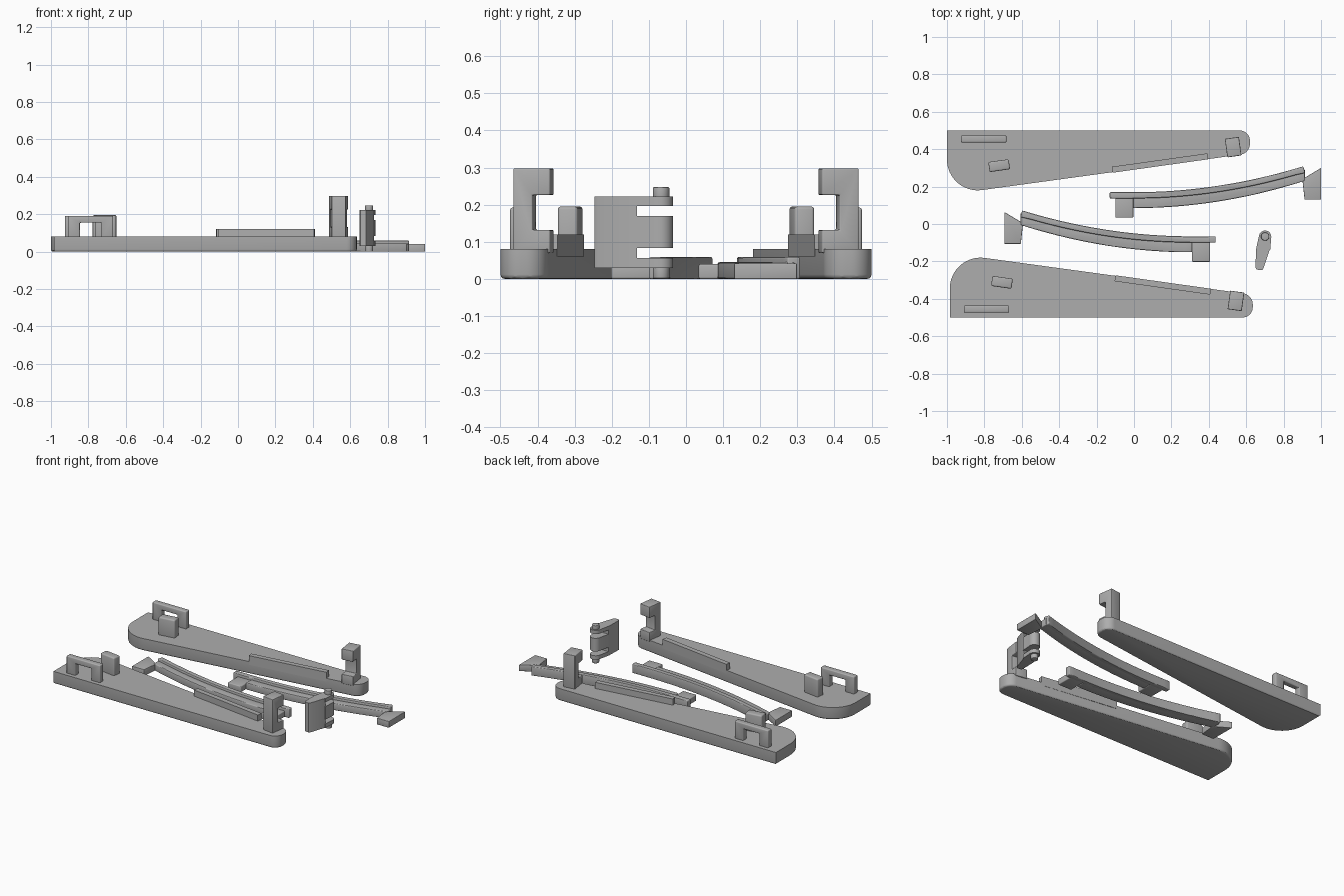
import bpy, bmesh, math
from mathutils import Matrix, Vector

default = bpy.data.objects.get("Cube")
if default:
    bpy.data.objects.remove(default, do_unlink=True)

grey = bpy.data.materials.new("plain grey")
grey.use_nodes = True
colour = (0.42, 0.42, 0.42, 1)
grey.diffuse_color = colour
grey.node_tree.nodes["Principled BSDF"].inputs["Base Color"].default_value = colour


def prism(name, outline, low, high, matrix=None, bevel=0.0, bottom_only=False):
    """Extrude an xy outline from low to high, round its edges and place it."""
    bm = bmesh.new()
    face = bm.faces.new([bm.verts.new((x, y, low)) for x, y in outline])
    grown = bmesh.ops.extrude_face_region(bm, geom=[face])["geom"]
    tops = [v for v in grown if isinstance(v, bmesh.types.BMVert)]
    bmesh.ops.translate(bm, verts=tops, vec=(0, 0, high - low))
    bmesh.ops.recalc_face_normals(bm, faces=bm.faces)
    if bevel:
        if bottom_only:
            edges = [e for e in bm.edges if all(v.co.z < low + 0.001 for v in e.verts)]
        else:
            edges = [e for e in bm.edges if e.calc_face_angle(0) > math.radians(30)]
        bmesh.ops.bevel(bm, geom=edges, offset=bevel, segments=3, profile=0.5, affect='EDGES')
    if matrix:
        bm.transform(matrix)
    bmesh.ops.recalc_face_normals(bm, faces=bm.faces)
    mesh = bpy.data.meshes.new(name)
    bm.to_mesh(mesh)
    bm.free()
    mesh.materials.append(grey)
    obj = bpy.data.objects.new(name, mesh)
    bpy.context.collection.objects.link(obj)
    bpy.ops.object.select_all(action='DESELECT')
    obj.select_set(True)
    bpy.context.view_layer.objects.active = obj
    bpy.ops.object.shade_smooth_by_angle(angle=math.radians(30))
    return obj


def arc(cx, cy, r, start, end, steps=10):
    angles = [math.radians(start + (end - start) * i / steps) for i in range(steps + 1)]
    return [(cx + r * math.cos(a), cy + r * math.sin(a)) for a in angles]


def rect(x0, x1, y0, y1):
    return [(x0, y0), (x1, y0), (x1, y1), (x0, y1)]


# Upright profiles: local (x, y) become world (x, z) or (y, z)
STAND_XZ = Matrix(((1, 0, 0, 0), (0, 0, 1, 0), (0, 1, 0, 0), (0, 0, 0, 1)))
STAND_YZ = Matrix(((0, 0, 1, 0), (1, 0, 0, 0), (0, 1, 0, 0), (0, 0, 0, 1)))
TILT = Matrix.Rotation(math.radians(-8), 4, 'Z')
MOVE = Matrix.Translation


def base_plate(side, place):
    # Tapered plate with one large and two small rounded corners
    outline = [(-0.985, -0.5)]
    outline += arc(0.58, -0.445, 0.055, -90, 0)
    outline += arc(0.575, -0.43, 0.06, 0, 82)
    outline += arc(-0.82, -0.345, 0.165, 82, 180, 16)
    prism(side + "_plate", outline, 0, 0.08, place, 0.012, True)

    # Bridge-shaped loop
    loop = [(-0.91, 0.07), (-0.845, 0.07), (-0.845, 0.155), (-0.73, 0.155),
            (-0.73, 0.07), (-0.667, 0.07), (-0.667, 0.192), (-0.91, 0.192)]
    prism(side + "_loop", loop, -0.474, -0.436, place @ STAND_XZ, 0.006)

    # Stop block
    prism(side + "_stop_block", rect(-0.055, 0.055, -0.027, 0.027), 0.06, 0.195,
          place @ MOVE((-0.706, -0.312, 0)) @ TILT, 0.008)

    # Guide rail along the slanted edge
    prism(side + "_guide_rail", rect(-0.258, 0.258, -0.016, 0.016), 0.06, 0.12,
          place @ MOVE((0.154, -0.326, 0)) @ TILT)

    # Hooked post with an opening facing inward
    hook = [(-0.05, 0.07), (0.05, 0.07), (0.05, 0.132), (0.002, 0.132),
            (0.002, 0.226), (0.05, 0.226), (0.05, 0.298), (-0.05, 0.298)]
    prism(side + "_hook_post", hook, -0.038, 0.038,
          place @ MOVE((0.545, -0.411, 0)) @ TILT @ STAND_YZ, 0.004)


base_plate("front", Matrix.Identity(4))
base_plate("back", MOVE((-0.015, 0, 0)) @ Matrix.Diagonal((1, -1, 1, 1)))


def bow(x, start, rise):
    return start + rise * (max(x, 0) / 0.91) ** 2


def spring_arm(side, place):
    steps = 24
    span = [-0.003 + 0.916 * i / steps for i in range(steps + 1)]
    # Low curved band
    band = [(x, bow(x, 0.085, 0.145)) for x in span]
    band += [(x, bow(x, 0.155, 0.138)) for x in reversed(span)]
    prism(side + "_arm_band", band, 0, 0.045, place, 0.005)

    # Taller curved ridge
    span = [-0.13 + 1.035 * i / steps for i in range(steps + 1)]
    ridge = [(x + (0.01 if x > 0.9 else 0), bow(x, 0.137, 0.138)) for x in span]
    ridge += [(x, bow(x, 0.17, 0.14)) for x in reversed(span)]
    prism(side + "_arm_ridge", ridge, 0, 0.059, place, 0.005)

    # Foot and end tabs
    prism(side + "_arm_foot", rect(-0.1, -0.003, 0.034, 0.15), 0, 0.04, place, 0.005)
    tab = [(0.912, 0.13), (1.0, 0.13), (1.0, 0.3), (0.9, 0.24)]
    prism(side + "_arm_tab", tab, 0, 0.042, place, 0.003)


spring_arm("back", Matrix.Identity(4))
spring_arm("front", MOVE((0.307, -0.236, 0)) @ Matrix.Diagonal((-1, 1, 1, 1)))

# Latch: solid grip, three hinge fingers and two pivot stubs
grip = [(0.65, -0.235), (0.656, -0.244), (0.684, -0.247), (0.692, -0.238),
        (0.727, -0.132), (0.652, -0.132)]
prism("latch_grip", grip, 0.03, 0.222)
finger = [(0.652, -0.137), (0.729, -0.137)] + arc(0.701, -0.068, 0.033, -15, 165, 16)
for name, low, high in (("lower", 0.03, 0.056), ("middle", 0.084, 0.17), ("upper", 0.197, 0.222)):
    prism("latch_" + name + "_finger", finger, low, high)
pin = arc(0.701, -0.067, 0.022, 0, 345, 23)
prism("latch_lower_pin", pin, 0.0, 0.035, None, 0.004)
prism("latch_upper_pin", pin, 0.215, 0.248, None, 0.004)
